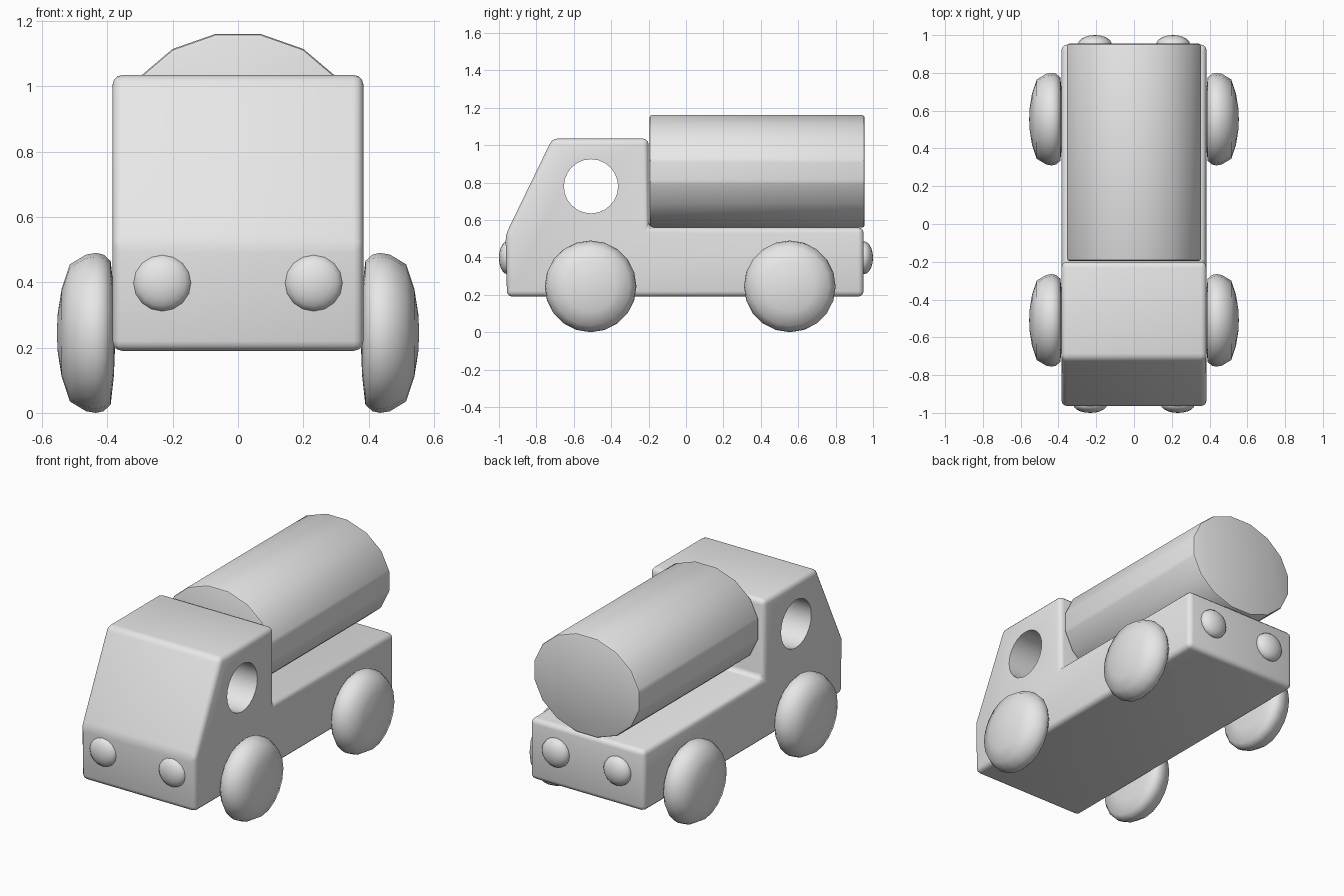
import bpy, bmesh, math
from mathutils import Matrix, Vector

cube = bpy.data.objects.get("Cube")
if cube:
    bpy.data.objects.remove(cube, do_unlink=True)

grey = bpy.data.materials.new("plain_grey")
grey.use_nodes = True
colour = (0.8, 0.8, 0.8, 1)
grey.diffuse_color = colour
grey.node_tree.nodes["Principled BSDF"].inputs["Base Color"].default_value = colour


def finish(name, bm):
    """Turn a bmesh into a grey object."""
    bmesh.ops.recalc_face_normals(bm, faces=bm.faces)
    mesh = bpy.data.meshes.new(name)
    bm.to_mesh(mesh)
    bm.free()
    mesh.materials.append(grey)
    obj = bpy.data.objects.new(name, mesh)
    bpy.context.collection.objects.link(obj)
    return obj


def activate(obj):
    bpy.ops.object.select_all(action='DESELECT')
    obj.select_set(True)
    bpy.context.view_layer.objects.active = obj


def smooth(obj, angle):
    activate(obj)
    bpy.ops.object.shade_smooth_by_angle(angle=math.radians(angle))


def bevel(obj, width, segments):
    mod = obj.modifiers.new("soft_edges", 'BEVEL')
    mod.width, mod.segments = width, segments
    mod.limit_method = 'ANGLE'
    mod.angle_limit = math.radians(25)
    activate(obj)
    bpy.ops.object.modifier_apply(modifier=mod.name)


def cylinder(name, sides, radius, length, matrix):
    bm = bmesh.new()
    bmesh.ops.create_cone(bm, cap_ends=True, segments=sides, radius1=radius,
                          radius2=radius, depth=length, matrix=matrix)
    return finish(name, bm)


# Body: side profile extruded across the width
HALF = 0.384
profile = [(-0.957, 0.19), (0.95, 0.19), (0.95, 0.56), (-0.2, 0.56),
           (-0.2, 1.035), (-0.715, 1.035), (-0.965, 0.52)]
bm = bmesh.new()
side = bm.faces.new([bm.verts.new((-HALF, y, z)) for y, z in profile])
extruded = bmesh.ops.extrude_face_region(bm, geom=[side])["geom"]
bmesh.ops.translate(bm, vec=(2 * HALF, 0, 0),
                    verts=[v for v in extruded if isinstance(v, bmesh.types.BMVert)])
body = finish("truck_body", bm)
bevel(body, 0.03, 3)

# Round window running right through the cab
across = Matrix.Rotation(math.pi / 2, 4, 'Y')
cutter = cylinder("window_cutter", 24, 0.145, 2,
                  Matrix.Translation((0, -0.508, 0.78)) @ across)
cutter.hide_render = True
cut = body.modifiers.new("window", 'BOOLEAN')
cut.operation, cut.solver, cut.object = 'DIFFERENCE', 'EXACT', cutter
activate(body)
bpy.ops.object.modifier_apply(modifier=cut.name)
bpy.data.objects.remove(cutter, do_unlink=True)
smooth(body, 35)

# Tank: oval barrel with a flat facet on top
tank = cylinder("tank", 16, 1, 1.15,
                Matrix.Translation((0, 0.38, 0.86)) @ Matrix.Diagonal((0.361, 1, 0.306, 1))
                @ Matrix.Rotation(math.pi / 2, 4, 'X') @ Matrix.Rotation(math.pi / 16, 4, 'Z'))
bevel(tank, 0.012, 2)
smooth(tank, 35)

# Wheels: domed discs, spun from (distance out, radius) points
wheel_profile = [(0.375, 0), (0.38, 0.13), (0.39, 0.22), (0.412, 0.24), (0.435, 0.245),
                 (0.465, 0.24), (0.515, 0.21), (0.54, 0.135), (0.552, 0.06), (0.555, 0)]
for s, hand in ((1, "left"), (-1, "right")):
    for y, end in ((-0.51, "front"), (0.555, "rear")):
        bm = bmesh.new()
        centre = Vector((0, y, 0.245))
        ring = [bm.verts.new((s * x, y, 0.245 + r)) for x, r in wheel_profile]
        edges = [bm.edges.new(pair) for pair in zip(ring, ring[1:])]
        bmesh.ops.spin(bm, geom=ring + edges, cent=centre, axis=(1, 0, 0),
                       angle=2 * math.pi, steps=20)
        bmesh.ops.remove_doubles(bm, verts=bm.verts, dist=0.0005)
        smooth(finish(f"{end}_{hand}_wheel", bm), 60)

# Lamps: flattened domes on both ends
for s, hand in ((1, "left"), (-1, "right")):
    for x, y, depth, end in ((0.232, -0.955, 0.045, "front"), (0.207, 0.95, 0.05, "rear")):
        bm = bmesh.new()
        place = (Matrix.Translation((s * x, y, 0.398)) @ Matrix.Diagonal((0.09, depth, 0.088, 1))
                 @ Matrix.Rotation(math.pi / 2, 4, 'X'))
        bmesh.ops.create_uvsphere(bm, u_segments=16, v_segments=10, radius=1, matrix=place)
        smooth(finish(f"{end}_{hand}_lamp", bm), 60)
